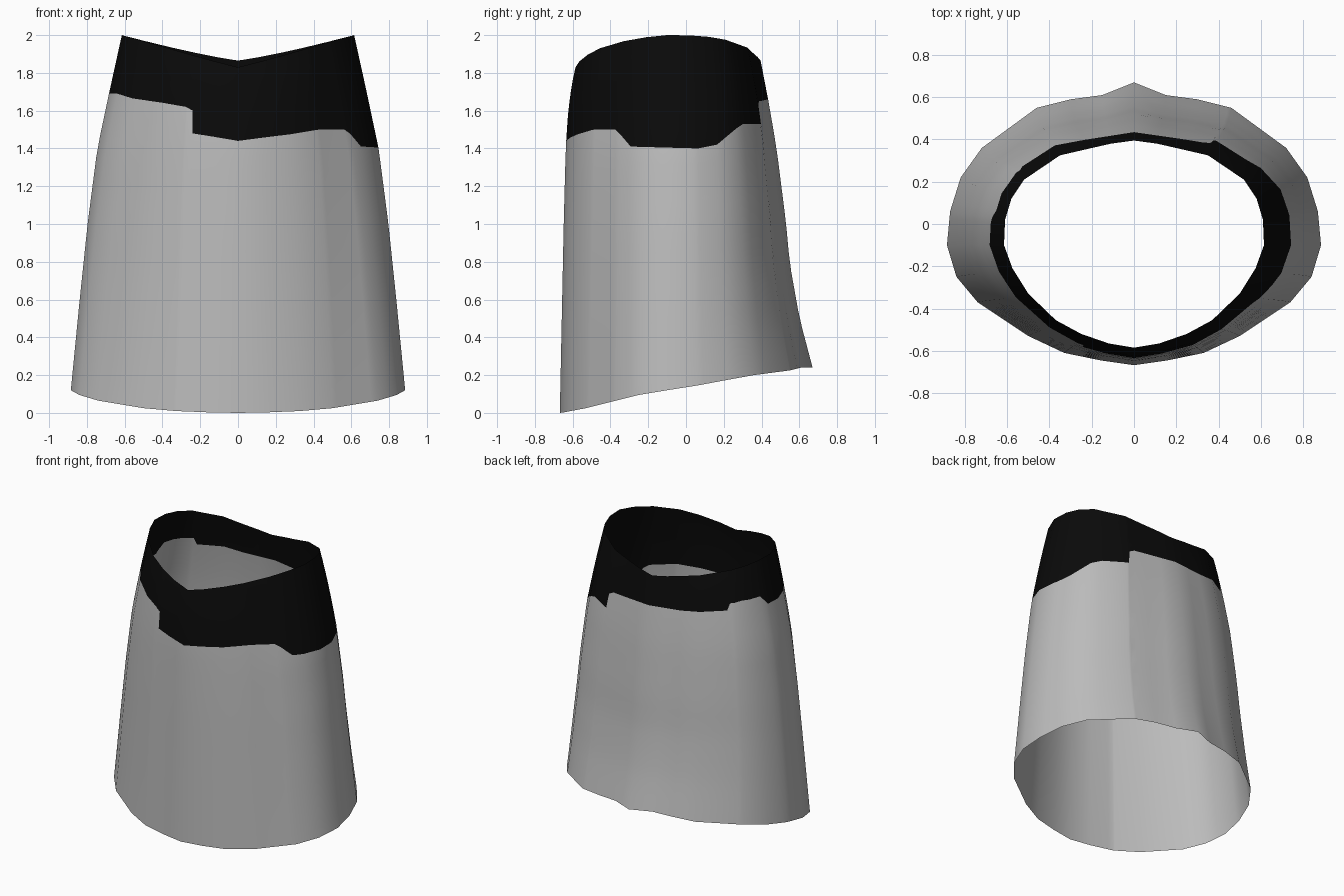
import bpy, bmesh

cube = bpy.data.objects.get("Cube")
if cube:
    bpy.data.objects.remove(cube, do_unlink=True)


def lerp_keys(keys, v):
    """Piecewise linear lookup in a sorted list of (position, value)."""
    if v <= keys[0][0]:
        return keys[0][1]
    for (a, p), (b, q) in zip(keys, keys[1:]):
        if v <= b:
            return p + (q - p) * (v - a) / (b - a)
    return keys[-1][1]


def material(name, value):
    m = bpy.data.materials.new(name)
    m.use_nodes = True
    m.diffuse_color = (value, value, value, 1)
    bsdf = next(n for n in m.node_tree.nodes if n.type == 'BSDF_PRINCIPLED')
    bsdf.inputs["Base Color"].default_value = (value, value, value, 1)
    bsdf.inputs["Roughness"].default_value = 0.8
    return m


# Half outlines from front centre to back centre: hem x, y, z and rim x, y
OUTLINE = [
    (0, -.668, 0, 0, -.585), (.16, -.645, .003, .12, -.565),
    (.33, -.61, .01, .25, -.52), (.5, -.53, .025, .37, -.455),
    (.74, -.37, .065, .5, -.33), (.84, -.25, .095, .575, -.21),
    (.885, -.1, .12, .615, -.1), (.87, .06, .145, .61, .02),
    (.82, .22, .175, .58, .12), (.72, .36, .2, .52, .21),
    (.46, .55, .225, .35, .325), (.3, .59, .235, .22, .355),
    (.15, .61, .24, .11, .38), (0, .67, .24, 0, .395),
]
LAST = len(OUTLINE) - 1

# How far the wall has moved from hem to rim at each relative height
SIDE = [(0, 0), (.25, .17), (.47, .33), (.68, .52), (.83, .74), (1, 1)]
FRONT = [(0, 0), (.55, .25), (.77, .38), (.87, .53), (.95, .76), (1, 1)]
BACK = [(0, 0), (.16, .25), (.34, .44), (.47, .51), (.71, .69), (.86, .84), (1, 1)]

# Lower edge of the waistband: column (negative = right side) and height
BAND_EDGE = [
    (-13, 1.66), (-11, 1.67), (-9.2, 1.7), (-9.1, 1.75), (-8.5, 1.76),
    (-7.3, 1.76), (-6.8, 1.69), (-5, 1.69), (-4, 1.665), (-2.05, 1.62),
    (-1.79, 1.6), (-1.76, 1.48), (0, 1.44), (2, 1.475), (3.1, 1.5),
    (3.85, 1.5), (4.5, 1.41), (7.2, 1.4), (8, 1.42), (9.3, 1.53),
    (10.1, 1.53), (10.13, 1.63), (10.4, 1.65), (13, 1.66),
]


def wall_point(s, t):
    """Point on the wall at column s and relative height t."""
    k = abs(s)
    i = min(int(k), LAST - 1)
    hx, hy, hz, rx, ry = [a + (b - a) * (k - i)
                          for a, b in zip(OUTLINE[i], OUTLINE[i + 1])]
    w = k / LAST
    low = 1.83 + .035 * w
    rim = low + (2 - low) * (rx / .615) ** 1.1
    w = w * w * (3 - 2 * w)
    fx = lerp_keys(SIDE, t)
    fy = lerp_keys(FRONT, t) * (1 - w) + lerp_keys(BACK, t) * w
    x = hx + (rx - hx) * fx
    return (x if s >= 0 else -x, hy + (ry - hy) * fy, hz + (rim - hz) * t)


# Columns follow the outline plus every corner of the waistband edge
columns = sorted(set(range(-LAST, LAST)) | {s for s, z in BAND_EDGE if s < LAST})
BODY_ROWS, BAND_ROWS = 14, 6

bm = bmesh.new()
grid = []
for s in columns:
    z0, z1 = wall_point(s, 0)[2], wall_point(s, 1)[2]
    edge = (lerp_keys(BAND_EDGE, s) - z0) / (z1 - z0)
    heights = [edge * j / BODY_ROWS for j in range(BODY_ROWS)]
    heights += [edge + (1 - edge) * j / BAND_ROWS for j in range(BAND_ROWS + 1)]
    grid.append([bm.verts.new(wall_point(s, t)) for t in heights])

# Grey cloth below the edge, black waistband above it
for a, b in zip(grid, grid[1:] + grid[:1]):
    for j in range(BODY_ROWS + BAND_ROWS):
        f = bm.faces.new((a[j], b[j], b[j + 1], a[j + 1]))
        f.smooth = True
        f.material_index = int(j >= BODY_ROWS)

mesh = bpy.data.meshes.new("skirt")
bm.to_mesh(mesh)
bm.free()
mesh.materials.append(material("grey cloth", .5))
mesh.materials.append(material("black waistband", .003))
skirt = bpy.data.objects.new("skirt", mesh)
bpy.context.collection.objects.link(skirt)
